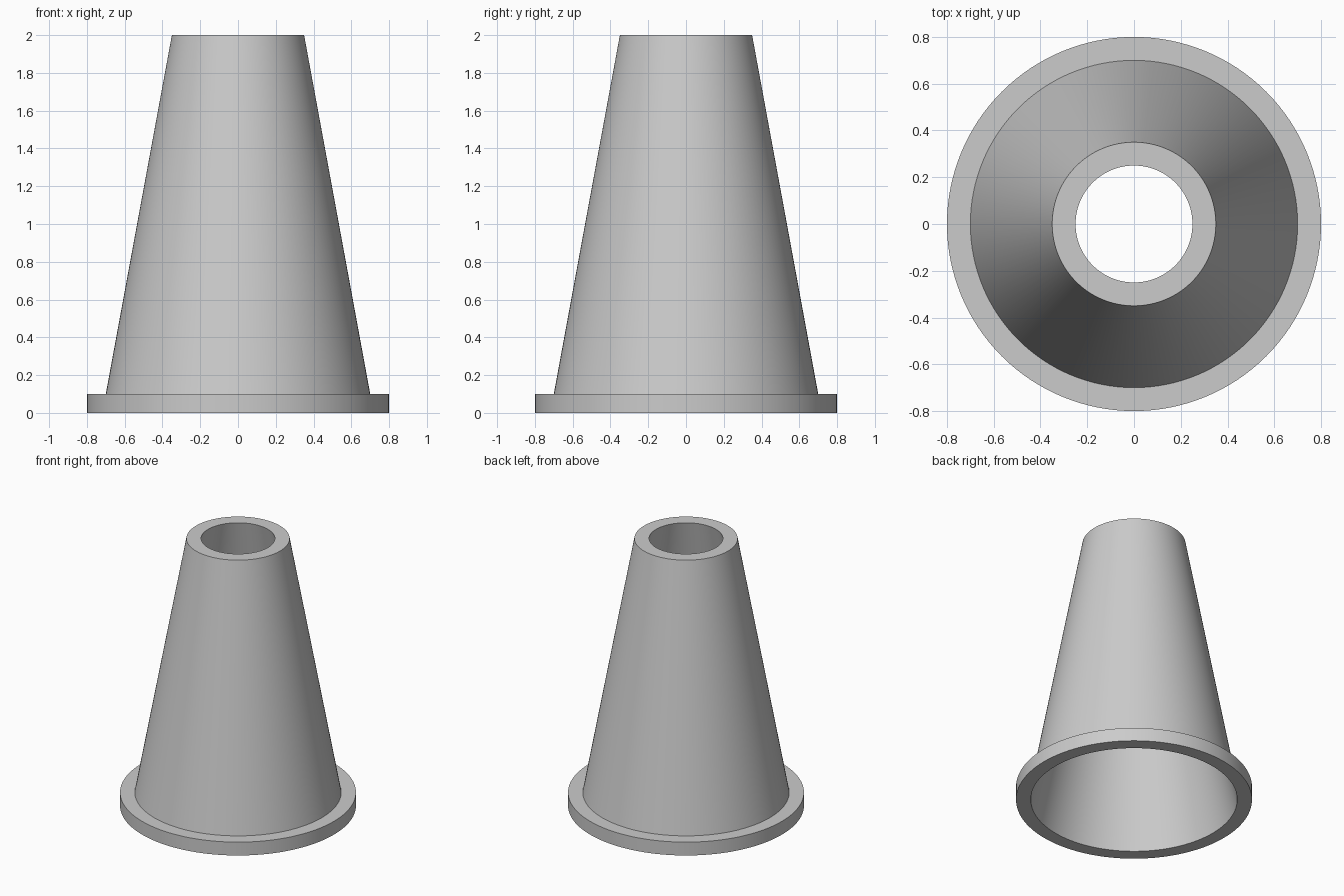
import bpy
import bmesh
import math

cube = bpy.data.objects.get("Cube")
if cube:
    bpy.data.objects.remove(cube, do_unlink=True)

SEGMENTS = 128

# Plain grey for the whole part
grey = bpy.data.materials.new("light grey")
grey.use_nodes = True
colour = (0.6, 0.6, 0.6, 1)
grey.diffuse_color = colour
grey.node_tree.nodes["Principled BSDF"].inputs["Base Color"].default_value = colour


def lathe(name, profile, material):
    """Revolve a closed (radius, height) profile around z."""
    bm = bmesh.new()
    verts = [bm.verts.new((r, 0, z)) for r, z in profile]
    edges = [bm.edges.new((v, verts[i - 1])) for i, v in enumerate(verts)]
    bmesh.ops.spin(bm, geom=verts + edges, cent=(0, 0, 0), axis=(0, 0, 1),
                   angle=2 * math.pi, steps=SEGMENTS, use_merge=True)
    bmesh.ops.remove_doubles(bm, verts=bm.verts, dist=1e-5)
    bmesh.ops.recalc_face_normals(bm, faces=bm.faces)
    mesh = bpy.data.meshes.new(name)
    bm.to_mesh(mesh)
    bm.free()
    mesh.materials.append(material)
    obj = bpy.data.objects.new(name, mesh)
    bpy.context.collection.objects.link(obj)
    bpy.ops.object.select_all(action="DESELECT")
    obj.select_set(True)
    bpy.context.view_layer.objects.active = obj
    bpy.ops.object.shade_smooth_by_angle(angle=math.radians(30))
    return obj


# Hollow cone with a flat base flange, open at both ends
lathe("flanged_hollow_cone", [
    (0.70, 0), (0.80, 0), (0.80, 0.10), (0.70, 0.10),
    (0.35, 2), (0.25, 2),
], grey)
